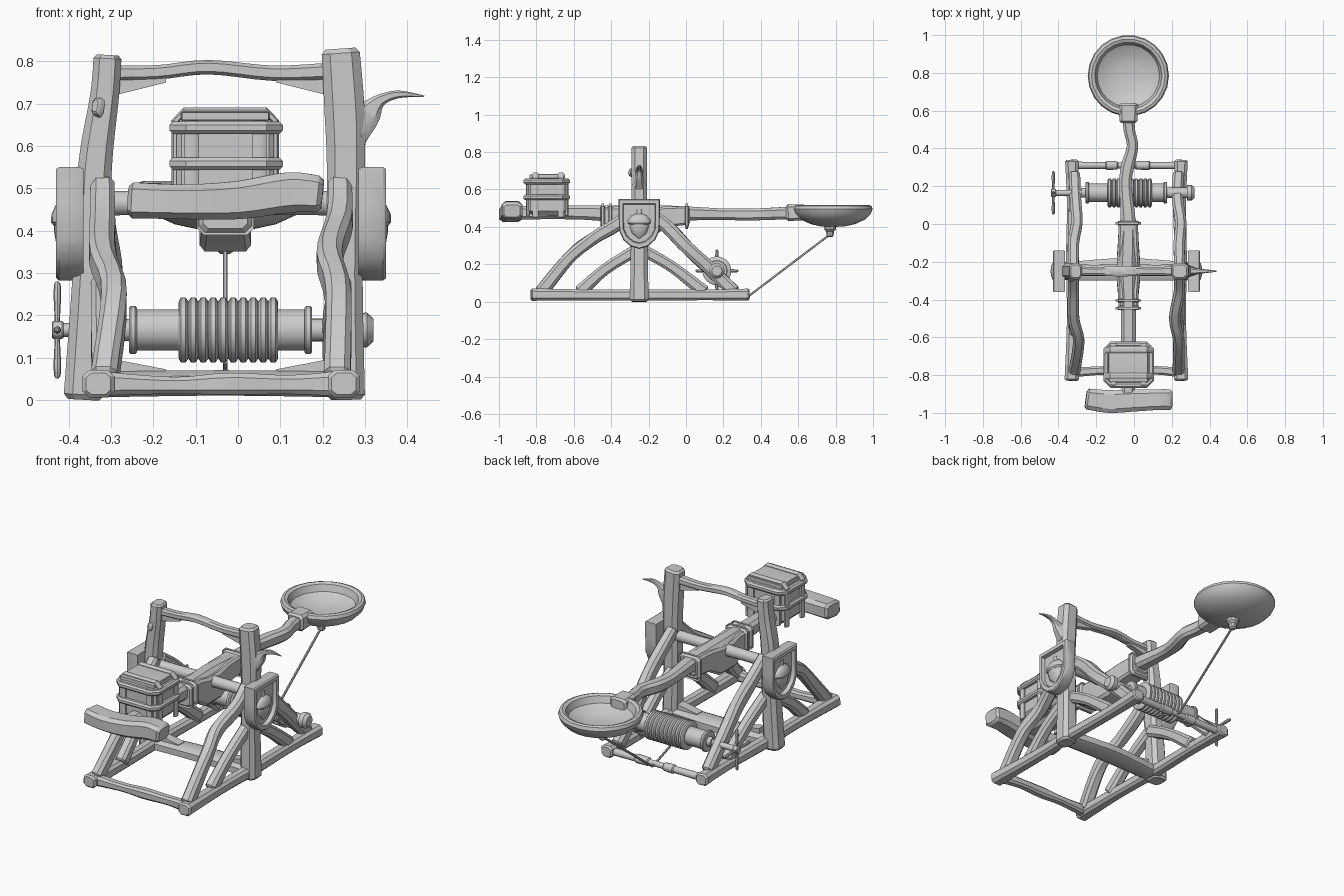
import bpy, bmesh, math
from mathutils import Vector

CX = -0.04          # the frame's own mirror plane
Z, Y, X = Vector((0, 0, 1)), Vector((0, 1, 0)), Vector((1, 0, 0))


def loft(name, rings, closed=False):
    """Skin a list of equal-length rings, capping the ends."""
    bm = bmesh.new()
    vr = [[bm.verts.new(p) for p in r] for r in rings]
    n = len(vr[0])
    pairs = list(zip(vr, vr[1:])) + ([(vr[-1], vr[0])] if closed else [])
    for a, b in pairs:
        for i in range(n):
            j = (i + 1) % n
            bm.faces.new((a[i], a[j], b[j], b[i]))
    if not closed:
        bm.faces.new(vr[0])
        bm.faces.new(vr[-1])
    bmesh.ops.recalc_face_normals(bm, faces=bm.faces[:])
    for f in bm.faces:
        f.smooth = True
    for e in bm.edges:
        e.smooth = e.calc_face_angle(0) < math.radians(32)
    me = bpy.data.meshes.new(name)
    bm.to_mesh(me)
    bm.free()
    ob = bpy.data.objects.new(name, me)
    bpy.context.collection.objects.link(ob)
    return ob


def beam(name, pts, up=Z, c=0.22, sub=4, closed=False):
    """Chamfered timber along points (x, y, z, width, height)."""
    P = [Vector(p) for p in pts]
    if sub > 1:
        Q = []
        for i in range(len(P) - 1):
            a, b, d, e = P[max(i - 1, 0)], P[i], P[i + 1], P[min(i + 2, len(P) - 1)]
            for k in range(sub):
                t = k / sub
                Q.append(0.5 * (2 * b + (d - a) * t + (2 * a - 5 * b + 4 * d - e) * t * t
                                + (3 * b - a - 3 * d + e) * t ** 3))
        P = Q + [P[-1]]
    n = len(P)

    def ring(p, t, s=1.0, off=0.0):
        u = t.cross(up).normalized()
        v = u.cross(t).normalized()
        o = Vector(p[:3]) + t * off
        w, h = p[3] * s / 2, p[4] * s / 2
        k = 1 - 2 * c
        return [o + u * w * a + v * h * b for a, b in
                ((k, 1), (1, k), (1, -k), (k, -1), (-k, -1), (-1, -k), (-1, k), (-k, 1))]

    rings = []
    for i, p in enumerate(P):
        q, r = (P[i - 1], P[(i + 1) % n]) if closed else (P[max(i - 1, 0)], P[min(i + 1, n - 1)])
        t = (Vector(r[:3]) - Vector(q[:3])).normalized()
        e = min(p[3], p[4]) * 0.13
        if not closed and i == 0:
            rings += [ring(p, t, 0.78), ring(p, t, 1, e)]
        elif not closed and i == n - 1:
            rings += [ring(p, t, 1, -e), ring(p, t, 0.78)]
        else:
            rings.append(ring(p, t))
    return loft(name, rings, closed)


def lathe(name, axis, c, prof, n=20, squash=(1, 1, 1)):
    """Turn (offset along axis, radius) pairs around an axis through c."""
    u, v = (Y, Z) if axis == X else (X, Z) if axis == Y else (X, Y)
    sq = Vector(squash)
    rings = []
    for d, r in prof:
        r = max(r, 0.0008)
        rings.append([Vector(c) + sq * (axis * d + r * (u * math.cos(a) + v * math.sin(a)))
                      for a in (2 * math.pi * i / n for i in range(n))])
    return loft(name, rings)


def gusset(name, tri, y, t):
    loft(name, [[Vector((x, y + d, z)) for x, z in tri] for d in (-t / 2, t / 2)])


# Side frames: rails, braces, shields with acorns
for s, side in ((-1, "left"), (1, "right")):
    def x(d):
        return CX + s * d
    beam(side + "_base_rail", [(x(.29), -.83, .038, .075, .066), (x(.285), -.5, .036, .06, .058),
         (x(.29), -.2, .036, .06, .06), (x(.285), .1, .036, .06, .056), (x(.29), .34, .038, .07, .064)])
    wob = .012 * s
    beam(side + "_front_brace", [(x(.275), -.775, .05, .062, .07), (x(.265 + wob), -.62, .24, .06, .065),
         (x(.268 - wob), -.5, .335, .06, .065), (x(.28), -.36, .42, .06, .07), (x(.28), -.265, .51, .055, .06)], up=Z)
    beam(side + "_front_inner_brace", [(x(.275), -.57, .05, .06, .07), (x(.28), -.43, .175, .055, .06),
         (x(.28), -.25, .285, .055, .065)])
    beam(side + "_rear_brace", [(x(.28), -.23, .5, .055, .06), (x(.28), -.1, .4, .06, .07),
         (x(.275 + wob), .01, .285, .06, .07), (x(.27), .14, .165, .06, .07), (x(.275), .26, .05, .06, .07)])
    beam(side + "_rear_inner_brace", [(x(.28), -.25, .285, .055, .065), (x(.28), -.08, .19, .055, .06),
         (x(.275), .1, .05, .06, .07)])
    half = [(0, .282), (.045, .295), (.085, .33), (.108, .38), (.11, .46), (.11, .55)]
    out = half + [(-a, b) for a, b in half[:0:-1]]

    def outline(d, k):
        return [Vector((x(d), -.25 + a * k, .425 + (b - .425) * k)) for a, b in out]
    loft(side + "_shield", [outline(.325, .97), outline(.335, 1), outline(.383, 1), outline(.39, .96),
                            outline(.39, .8), outline(.37, .76)])
    lathe(side + "_acorn_nut", Z, (x(.37), -.25, .40), [(-.065, 0), (-.055, .012), (-.035, .038), (0, .05), (.03, .05)],
          16, (.5, 1, 1))
    lathe(side + "_acorn_cap", Z, (x(.37), -.25, .42), [(-.008, .05), (0, .061), (.018, .06), (.04, .04), (.05, .014),
          (.075, .012), (.076, 0)], 16, (.52, 1, 1))

# Uprights with a dead branch
beam("left_post", [(-.365, -.25, 0, .095, .095), (-.348, -.25, .3, .085, .09), (-.338, -.25, .55, .08, .085),
     (-.315, -.25, .72, .068, .085), (-.308, -.25, .815, .066, .085)], up=Y)
beam("right_post", [(.255, -.25, 0, .09, .1), (.252, -.25, .3, .085, .09), (.255, -.25, .55, .09, .085),
     (.252, -.25, .68, .095, .085), (.242, -.25, .83, .09, .085)], up=Y)
beam("branch", [(.265, -.25, .65, .07, .12), (.305, -.25, .675, .045, .07), (.335, -.25, .707, .03, .03),
     (.38, -.25, .722, .02, .018), (.44, -.25, .717, .004, .004)])
beam("post_knot", [(-.325, -.285, .69, .03, .05), (-.338, -.302, .695, .02, .035)])

# Cross timbers
beam("top_beam", [(-.305, -.25, .772, .05, .036), (-.19, -.25, .774, .045, .034), (-.07, -.25, .786, .055, .034),
     (.08, -.25, .772, .045, .036), (.21, -.25, .776, .05, .04)])
beam("front_cross_beam", [(-.31, -.785, .038, .05, .055), (-.15, -.775, .034, .045, .04), (-.02, -.78, .038, .05, .052),
     (.12, -.775, .036, .045, .045), (.23, -.785, .038, .05, .058)])
beam("middle_cross_beam", [(-.33, -.25, .036, .1, .06), (-.04, -.24, .04, .12, .06), (.25, -.25, .036, .1, .06)])
lathe("rear_cross_bar", X, (0, .31, .036), [(-.31, .02), (-.15, .018), (-.145, .024), (-.09, .022), (-.085, .015),
      (.005, .015), (.01, .022), (.08, .024), (.085, .018), (.23, .02)], 12)
lathe("arm_axle", X, (0, -.245, .465), [(-.34, .03), (-.2, .029), (-.04, .032), (.1, .029), (.26, .03)], 14)
for s in (-1, 1):
    a, b = CX + s * .25, CX + s * .13
    gusset("top_gusset", [(a, .72), (a, .76), (b, .76), (b, .75)], -.25, .03)
    gusset("base_gusset", [(a, .095), (a, .05), (b, .05), (b, .072)], -.25, .05)

# Throwing arm with its clamp and straps
beam("throwing_arm", [(-.03, -.92, .475, .07, .07), (-.03, -.6, .478, .08, .075), (-.03, -.4, .472, .08, .085),
     (-.035, -.2, .475, .09, .085), (-.03, 0, .472, .08, .075), (-.045, .2, .468, .065, .06),
     (-.035, .3, .466, .07, .064), (-.008, .41, .468, .06, .064), (-.025, .5, .472, .06, .066), (-.03, .6, .475, .07, .07)])
beam("arm_clamp", [(-.03, -.45, .458, .105, .1), (-.03, -.36, .45, .11, .12), (-.03, -.3, .425, .122, .15),
     (-.03, -.19, .425, .122, .15), (-.03, -.1, .455, .11, .11), (-.03, .02, .462, .1, .1)], sub=1, c=.1)
for y in (-.445, -.405, .005):
    beam("arm_strap", [(-.03, y - .011, .457, .135, .135), (-.03, y + .011, .457, .135, .135)], sub=1, c=.12)
beam("end_crossbar", [(-.255, -.925, .472, .11, .085), (-.13, -.94, .468, .12, .082), (0, -.935, .472, .115, .09),
     (.12, -.93, .49, .11, .095), (.2, -.93, .485, .11, .085)], c=.18)
beam("spoon_socket", [(-.03, .535, .476, .095, .09), (-.03, .64, .478, .1, .085)], sub=1, c=.15)

# Spoon bowl with rope lug
lathe("spoon_bowl", Z, (-.03, .785, 0), [(.40, 0), (.402, .06), (.415, .12), (.44, .175), (.47, .205), (.495, .215),
      (.512, .209), (.517, .195), (.51, .178), (.475, .165), (.45, .12), (.438, .06), (.436, 0)], 22)
lathe("rope_lug", Z, (-.03, .77, 0), [(.345, .012), (.352, .02), (.375, .022), (.385, .032), (.41, .036)], 10)

# Counterweight crate with bands
beam("counterweight_crate", [(-.03, -.742, .46, .23, .2), (-.03, -.742, .675, .23, .2)], up=Y, sub=1, c=.05)


def loop(hx, hy, z, k=.025):
    sg = [(1, -1, 0, 1), (1, -1, 1, 0), (1, 1, 1, 0), (1, 1, 0, 1)]
    pts = [(hx - k, -hy), (hx, -hy + k), (hx, hy - k), (hx - k, hy)]
    pts += [(-a, -b) for a, b in pts]
    return [(-.028 + a, -.745 + b, z, .032, .03) for a, b in pts]


for z in (.558, .643):
    beam("crate_band", loop(.118, .108, z), sub=1, c=.28, closed=True)
for y in (-.805, -.668):
    beam("crate_strap", [(-.147, y, .45, .02, .032), (-.147, y, .66, .02, .032), (-.127, y, .68, .022, .032),
         (.067, y, .68, .022, .032), (.087, y, .66, .02, .032), (.087, y, .45, .02, .032)], up=Y, sub=1, c=.25)
    for x in (-.11, .05):
        beam("crate_slat", [(x, -.742 + (y + .7365) * 1.5, .46, .035, .02), (x, -.742 + (y + .7365) * 1.5, .66, .035, .02)],
             up=Y, sub=1)
beam("crate_lid", [(-.135, -.742, .67, .19, .025), (.075, -.742, .67, .19, .025)], sub=1, c=.15)

# Windlass: drum, rope coil, end hub and crank
W = (0, .165, .165)
lathe("windlass_drum", X, W, [(-.425, .016), (-.28, .016), (-.28, .026), (-.257, .026), (-.257, .053), (-.253, .057),
      (-.243, .057), (-.239, .053), (-.239, .049), (.157, .049), (.157, .053), (.161, .057), (.171, .057), (.175, .053),
      (.175, .027), (.28, .027), (.28, .04), (.305, .041), (.32, .027)], 20)
coil = [(-.141, .05)]
for i in range(10):
    coil += [(-.141 + .0236 * (i + t), r) for t, r in ((.05, .069), (.28, .077), (.72, .077), (.95, .069))]
lathe("rope_coil", X, W, coil + [(.095, .05)], 24)
lathe("crank_hub", X, W, [(-.44, .018), (-.437, .021), (-.416, .021), (-.412, .018)], 12)
for ax in (Y, Z):
    lathe("crank_spoke", ax, (-.427, .165, .165), [(-.115, .003), (-.108, .008), (-.08, .009), (-.02, .006), (.02, .006),
          (.08, .009), (.108, .008), (.115, .003)], 8)

# Rope from the coil under the rear bar to the spoon
beam("pull_rope", [(-.03, .335, .03, .011, .011), (-.03, .77, .36, .011, .011)], sub=1)
beam("coil_rope", [(-.03, .165, .09, .011, .011), (-.03, .335, .03, .011, .011)], sub=1)
